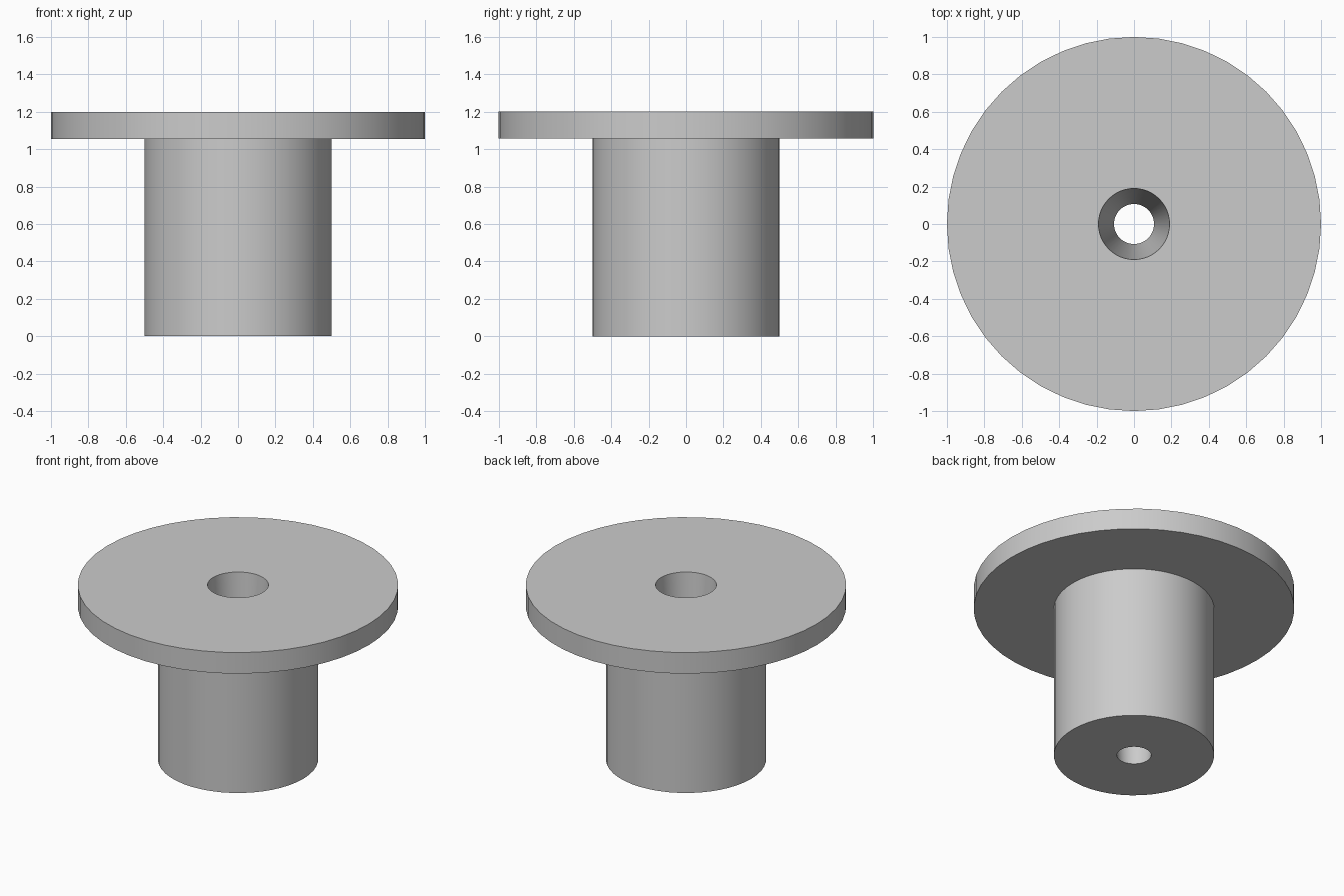
import bpy
import bmesh
import math

SIDES = 48
BASE_Z, FLANGE_Z, TOP_Z = 0.0, 1.055, 1.2
BORE_BOTTOM, BORE_TOP = 0.107, 0.19
HUB_RADIUS, FLANGE_RADIUS = 0.5, 1.0

if "Cube" in bpy.data.objects:
    bpy.data.objects.remove(bpy.data.objects["Cube"], do_unlink=True)

grey = bpy.data.materials.new("plain grey")
grey.use_nodes = True
colour = (0.6, 0.6, 0.6, 1.0)
grey.diffuse_color = colour
grey.node_tree.nodes["Principled BSDF"].inputs["Base Color"].default_value = colour


def lathe(name, profile):
    """Revolve a closed (radius, height) profile about the z axis."""
    bm = bmesh.new()
    rings = []
    for radius, height in profile:
        angles = [math.tau * i / SIDES for i in range(SIDES)]
        rings.append([bm.verts.new((radius * math.cos(a), radius * math.sin(a), height))
                      for a in angles])
    for lower, upper in zip(rings, rings[1:] + rings[:1]):
        for i in range(SIDES):
            j = (i + 1) % SIDES
            bm.faces.new((lower[i], lower[j], upper[j], upper[i]))
    bmesh.ops.recalc_face_normals(bm, faces=bm.faces)
    mesh = bpy.data.meshes.new(name)
    bm.to_mesh(mesh)
    bm.free()
    mesh.materials.append(grey)
    obj = bpy.data.objects.new(name, mesh)
    bpy.context.collection.objects.link(obj)
    bpy.ops.object.select_all(action="DESELECT")
    obj.select_set(True)
    bpy.context.view_layer.objects.active = obj
    bpy.ops.object.shade_smooth_by_angle(angle=math.radians(30))
    return obj


# Hub and flange in one turned piece, with a tapered bore right through
lathe("flanged_bushing", [
    (BORE_BOTTOM, BASE_Z),
    (HUB_RADIUS, BASE_Z),
    (HUB_RADIUS, FLANGE_Z),
    (FLANGE_RADIUS, FLANGE_Z),
    (FLANGE_RADIUS, TOP_Z),
    (BORE_TOP, TOP_Z),
])
